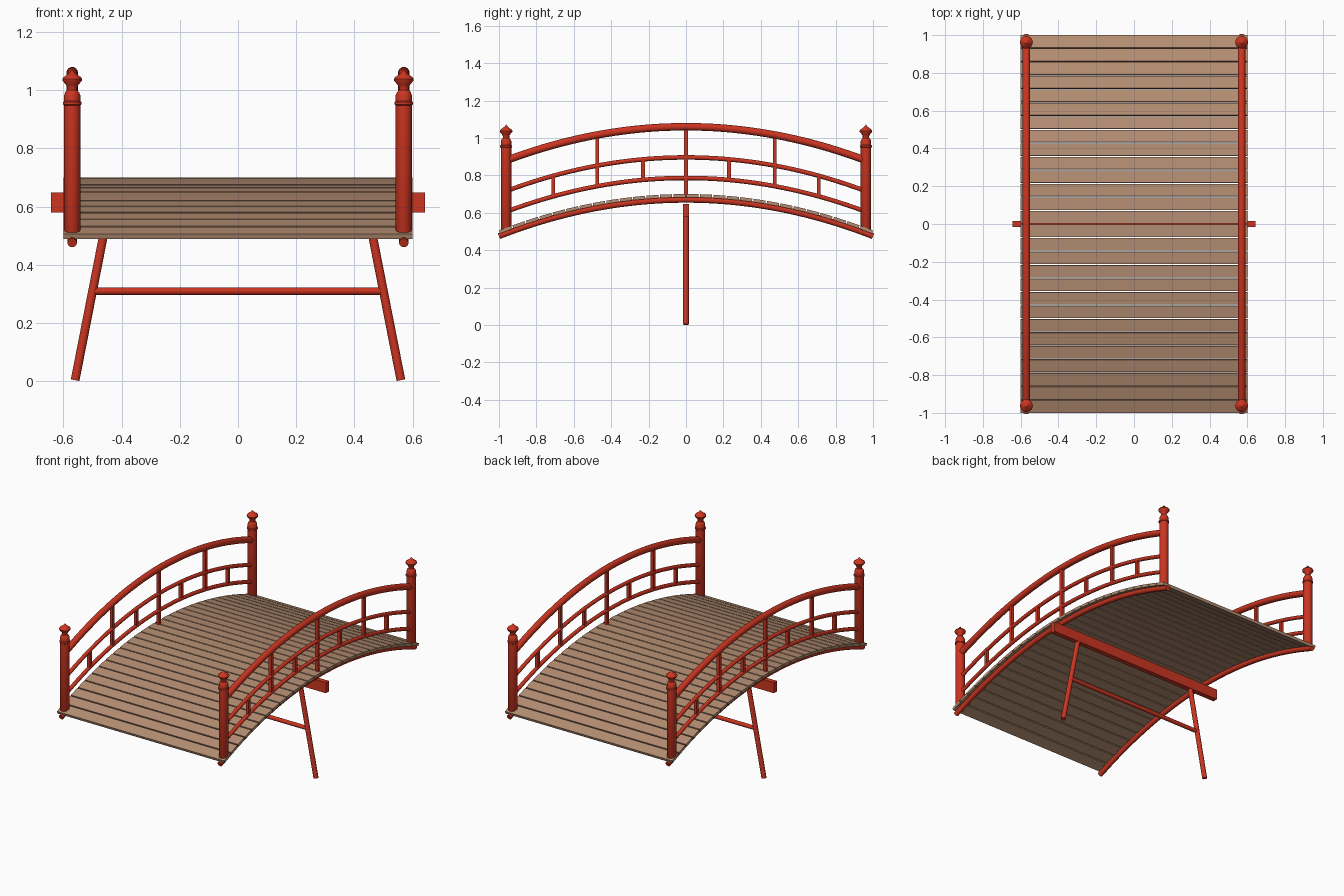
import bpy, bmesh, math
from mathutils import Vector, Matrix

if "Cube" in bpy.data.objects:
    bpy.data.objects.remove(bpy.data.objects["Cube"])

SAG = 0.195    # drop of the arch at y = 1
SIDE = 0.57    # x of railings and stringers
POST_Y = 0.962


def material(name, rgb):
    m = bpy.data.materials.new(name)
    m.diffuse_color = (*rgb, 1)
    m.use_nodes = True
    m.node_tree.nodes["Principled BSDF"].inputs["Base Color"].default_value = m.diffuse_color
    return m


RED = material("red_lacquer", (0.60, 0.035, 0.015))
WOOD = material("deck_wood", (0.46, 0.27, 0.17))


def finish(name, bm, mat, smooth=True):
    bmesh.ops.recalc_face_normals(bm, faces=bm.faces)
    me = bpy.data.meshes.new(name)
    bm.to_mesh(me)
    bm.free()
    me.materials.append(mat)
    ob = bpy.data.objects.new(name, me)
    bpy.context.collection.objects.link(ob)
    if smooth:
        bpy.ops.object.select_all(action='DESELECT')
        ob.select_set(True)
        bpy.context.view_layer.objects.active = ob
        bpy.ops.object.shade_smooth_by_angle(angle=math.radians(35))
    return ob


def arch(z, y):
    return z - SAG * y * y


def box(bm, centre, size, tilt=0.0):
    mat = (Matrix.Translation(centre) @ Matrix.Rotation(tilt, 4, 'X')
           @ Matrix.Diagonal((*size, 1)))
    bmesh.ops.create_cube(bm, size=1, matrix=mat)


def rod(bm, a, b, r, seg=16):
    a, b = Vector(a), Vector(b)
    rot = (b - a).to_track_quat('Z', 'Y').to_matrix().to_4x4()
    bmesh.ops.create_cone(bm, cap_ends=True, segments=seg, radius1=r, radius2=r,
                          depth=(b - a).length, matrix=Matrix.Translation((a + b) / 2) @ rot)


def arched_tube(name, x, z, half, r, steps=40, seg=16):
    bm = bmesh.new()
    rings = []
    for i in range(steps + 1):
        y = half * (2 * i / steps - 1)
        t = math.atan(-2 * SAG * y)
        c = Vector((x, y, arch(z, y)))
        n = Vector((0, -math.sin(t), math.cos(t)))
        rings.append([bm.verts.new(c + r * (math.cos(a) * Vector((1, 0, 0)) + math.sin(a) * n))
                      for a in (2 * math.pi * k / seg for k in range(seg))])
    for p, q in zip(rings, rings[1:]):
        for k in range(seg):
            bm.faces.new((p[k], p[k - 1], q[k - 1], q[k]))
    bm.faces.new(rings[0])
    bm.faces.new(rings[-1])
    finish(name, bm, RED)


def lathe(name, profile, x, y, seg=24):
    bm = bmesh.new()
    vs = [bm.verts.new((r, 0, z)) for r, z in profile]
    es = [bm.edges.new(p) for p in zip(vs, vs[1:])]
    bmesh.ops.spin(bm, geom=vs + es, cent=(0, 0, 0), axis=(0, 0, 1),
                   angle=2 * math.pi, steps=seg)
    bmesh.ops.remove_doubles(bm, verts=bm.verts, dist=1e-5)
    bmesh.ops.translate(bm, verts=bm.verts, vec=(x, y, 0))
    finish(name, bm, RED)


# Deck planks following the arch
PLANKS = 28
bm = bmesh.new()
pitch = 2 / PLANKS
for i in range(PLANKS):
    y = -1 + (i + 0.5) * pitch
    t = math.atan(-2 * SAG * y)
    box(bm, (0, y, arch(0.691, y)), (1.2, (pitch - 0.007) / math.cos(t), 0.018), t)
finish("deck_planks", bm, WOOD, smooth=False)

# Newel post with collar and onion finial
POST = [(0, 0.505), (0.024, 0.505), (0.028, 0.511), (0.028, 0.948), (0.032, 0.951),
        (0.032, 0.959), (0.028, 0.962), (0.028, 0.982), (0.024, 0.993), (0.017, 1.0),
        (0.017, 1.010), (0.021, 1.018), (0.033, 1.032), (0.034, 1.038), (0.031, 1.044),
        (0.018, 1.053), (0.008, 1.061), (0, 1.072)]

for s, side in ((-1, "left"), (1, "right")):
    x = s * SIDE
    # Stringer and three arched rails
    arched_tube(side + "_stringer", x, 0.670, 1.0, 0.016)
    arched_tube(side + "_lower_rail", x, 0.786, POST_Y, 0.012)
    arched_tube(side + "_middle_rail", x, 0.896, POST_Y, 0.012)
    arched_tube(side + "_handrail", x, 1.060, POST_Y, 0.020)
    for e, end in ((-1, "front"), (1, "back")):
        lathe(f"{side}_{end}_post", POST, x, e * POST_Y)
    # Railing uprights: centre, long and short
    bm = bmesh.new()
    for y, low, high in ((0, 0.68, 1.06), (0.475, 0.786, 1.06), (-0.475, 0.786, 1.06),
                         (0.23, 0.786, 0.896), (-0.23, 0.786, 0.896),
                         (0.71, 0.786, 0.896), (-0.71, 0.786, 0.896)):
        a, b = arch(low, y), arch(high, y)
        box(bm, (x, y, (a + b) / 2), (0.02, 0.02, b - a))
    finish(side + "_uprights", bm, RED, smooth=False)
    # Splayed trestle leg
    bm = bmesh.new()
    rod(bm, (s * 0.56, 0, 0.003), (s * 0.441, 0, 0.61), 0.015)
    finish(side + "_leg", bm, RED)

# Trestle beam under the deck and brace between the legs
bm = bmesh.new()
box(bm, (0, 0, 0.614), (1.285, 0.032, 0.068))
finish("cross_beam", bm, RED, smooth=False)
bm = bmesh.new()
rod(bm, (-0.498, 0, 0.309), (0.498, 0, 0.309), 0.013)
finish("leg_brace", bm, RED)
